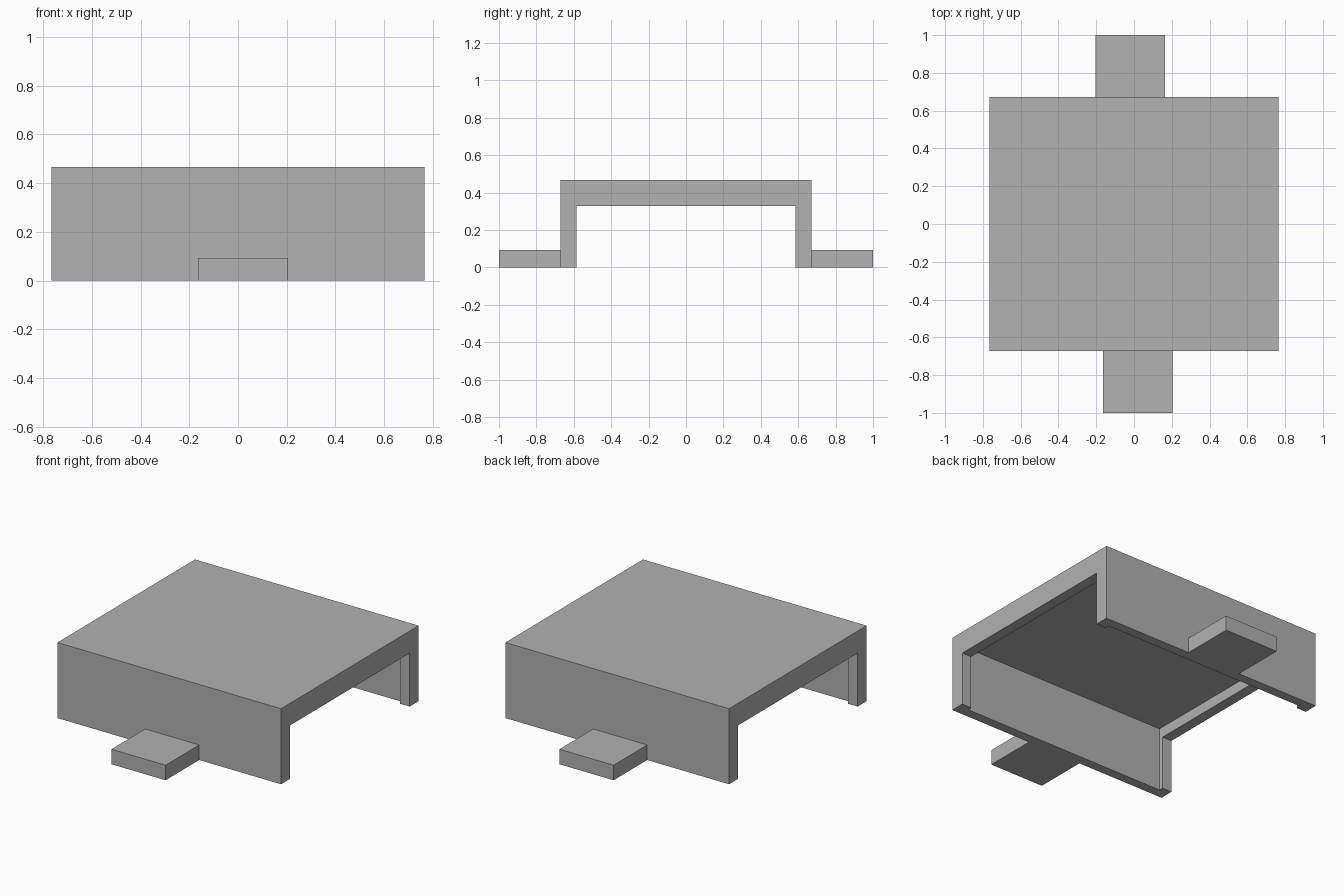
import bpy

old = bpy.data.objects.get("Cube")
if old:
    bpy.data.objects.remove(old, do_unlink=True)

HALF_X, HALF_Y, HEIGHT = 0.765, 0.672, 0.467   # outer shell
WALL, LIP = 0.06, 0.065                        # side wall and end lip widths
TAB_HEIGHT = 0.093

grey = bpy.data.materials.new("plain_grey")
grey.use_nodes = True
colour = (0.445, 0.445, 0.445, 1)
grey.diffuse_color = colour
grey.node_tree.nodes["Principled BSDF"].inputs["Base Color"].default_value = colour


def box(name, low, high):
    """Axis-aligned box between two corners."""
    bpy.ops.mesh.primitive_cube_add(size=1)
    ob = bpy.context.object
    ob.name = name
    for v in ob.data.vertices:
        v.co = [a if c < 0 else b for c, a, b in zip(v.co, low, high)]
    ob.data.materials.append(grey)
    return ob


def combine(target, tool, operation):
    """Apply a boolean and discard the tool object."""
    mod = target.modifiers.new(operation.lower(), "BOOLEAN")
    mod.operation, mod.solver, mod.object = operation, "EXACT", tool
    bpy.context.view_layer.objects.active = target
    bpy.ops.object.modifier_apply(modifier=mod.name)
    bpy.data.objects.remove(tool, do_unlink=True)


# Bridge-shaped cover
cover = box("cover", (-HALF_X, -HALF_Y, 0), (HALF_X, HALF_Y, HEIGHT))

# Open tunnel running from end to end
combine(cover, box("tunnel_cutter", (-1, -0.585, -0.1), (1, 0.585, 0.33)), "DIFFERENCE")

# Wider, taller pocket that leaves a raised lip at both ends
px, py = HALF_X - LIP, HALF_Y - WALL
combine(cover, box("pocket_cutter", (-px, -py, -0.1), (px, py, 0.395)), "DIFFERENCE")

# Mounting tabs, the back one turned half round from the front one
for name, s in (("front_tab", 1), ("back_tab", -1)):
    xs = sorted((-0.165 * s, 0.205 * s))
    ys = sorted((-1.0 * s, -(HALF_Y - WALL / 2) * s))
    tab = box(name, (xs[0], ys[0], 0), (xs[1], ys[1], TAB_HEIGHT))
    combine(cover, tab, "UNION")
